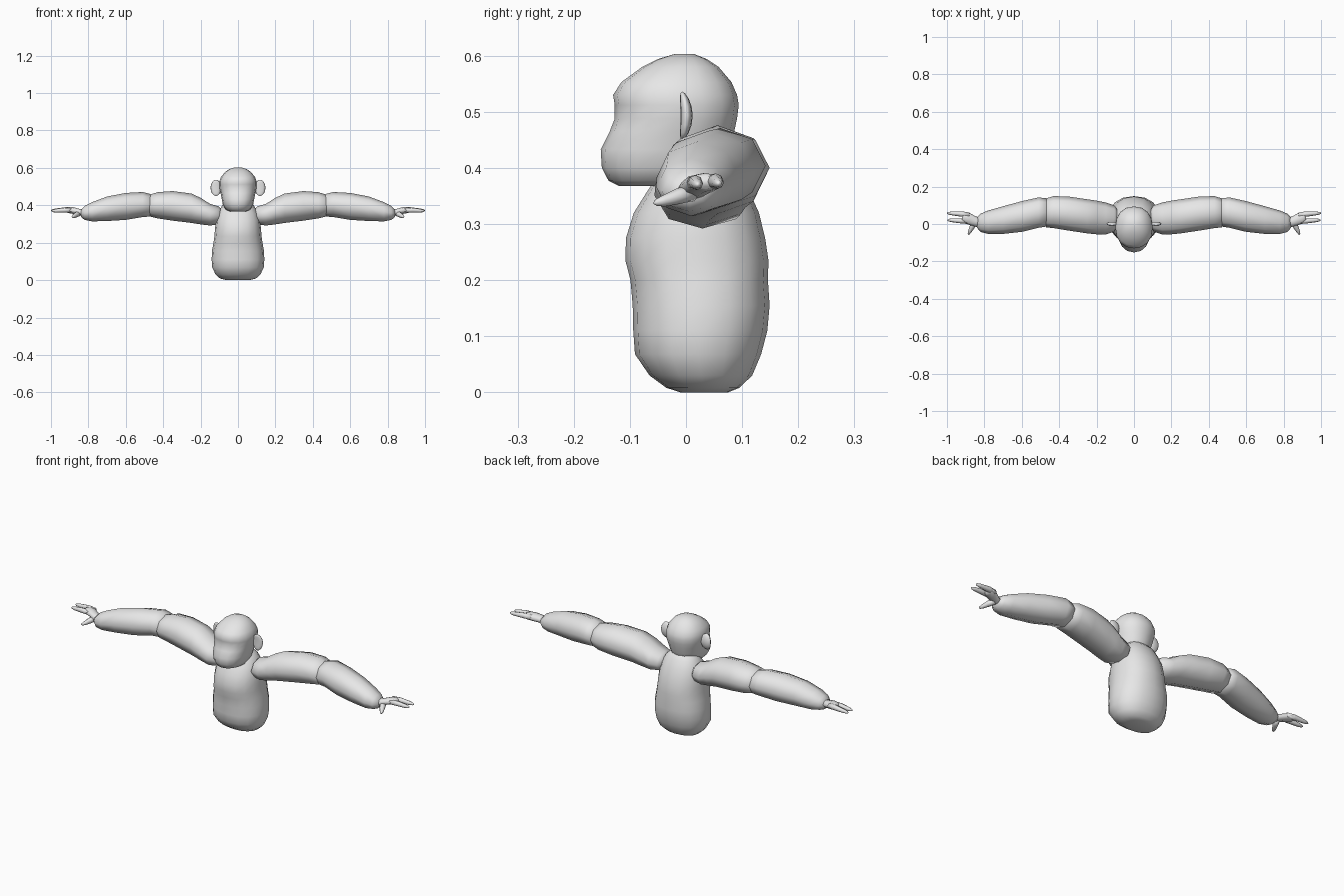
import bpy, bmesh, math
from mathutils import Vector

fur = bpy.data.materials.new("grey")
fur.diffuse_color = (0.8, 0.8, 0.8, 1)


def finish(name, bm):
    bmesh.ops.recalc_face_normals(bm, faces=bm.faces)
    me = bpy.data.meshes.new(name)
    bm.to_mesh(me)
    bm.free()
    me.materials.append(fur)
    me.polygons.foreach_set("use_smooth", [True] * len(me.polygons))
    ob = bpy.data.objects.new(name, me)
    bpy.context.collection.objects.link(ob)
    return ob


def skin(name, rings):
    """Bridge equal-sized rings of points and cap both ends."""
    bm = bmesh.new()
    loops = [[bm.verts.new(p) for p in r] for r in rings]
    n = len(loops[0])
    for a, b in zip(loops, loops[1:]):
        for i in range(n):
            j = (i + 1) % n
            bm.faces.new((a[i], a[j], b[j], b[i]))
    bm.faces.new(loops[0])
    bm.faces.new(loops[-1])
    return finish(name, bm)


def upright(name, sections, n=16, power=0.9):
    """Sections are (z, half width, front y, back y)."""
    def sp(v):
        return math.copysign(abs(v) ** power, v)
    rings = []
    for z, w, f, b in sections:
        angs = [2 * math.pi * i / n for i in range(n)]
        rings.append([(w * sp(math.cos(a)), (f + b) / 2 + (b - f) / 2 * sp(math.sin(a)), z)
                      for a in angs])
    return skin(name, rings)


def sideways(name, s, sections, n=8):
    """Sections are (x, low y, high y, low z, high z); s is the side."""
    rings = []
    for x, y0, y1, z0, z1 in sections:
        angs = [2 * math.pi * i / n for i in range(n)]
        rings.append([(s * x, (y0 + y1) / 2 + (y1 - y0) / 2 * math.cos(a),
                       (z0 + z1) / 2 + (z1 - z0) / 2 * math.sin(a)) for a in angs])
    return skin(name, rings)


def digit(name, s, points, n=8):
    """Tapered tube through (x, y, z, radius) points."""
    rings = []
    d = (Vector(points[-1][:3]) - Vector(points[0][:3])).normalized()
    u = d.cross(Vector((0, 0, 1))).normalized()
    v = d.cross(u)
    for x, y, z, r in points:
        ring = []
        for i in range(n):
            a = 2 * math.pi * i / n
            p = Vector((x, y, z)) + r * (u * math.cos(a) + v * math.sin(a))
            ring.append((s * p.x, p.y, p.z))
        rings.append(ring)
    return skin(name, rings)


# Torso
upright("torso", [
    (0.0, 0.06, -0.01, 0.075), (0.008, 0.095, -0.035, 0.095), (0.03, 0.12, -0.065, 0.118),
    (0.068, 0.138, -0.091, 0.134), (0.11, 0.141, -0.094, 0.145), (0.155, 0.139, -0.095, 0.149),
    (0.20, 0.131, -0.099, 0.146), (0.235, 0.126, -0.108, 0.147), (0.275, 0.123, -0.107, 0.141),
    (0.32, 0.118, -0.093, 0.13), (0.36, 0.106, -0.068, 0.112), (0.40, 0.085, -0.04, 0.09),
    (0.43, 0.05, -0.02, 0.06)])

# Head with muzzle, eye hollow and brow
upright("head", [
    (0.368, 0.045, -0.12, 0.02), (0.377, 0.066, -0.138, 0.045), (0.40, 0.08, -0.15, 0.066),
    (0.433, 0.087, -0.152, 0.078), (0.465, 0.093, -0.136, 0.086), (0.488, 0.098, -0.127, 0.091),
    (0.512, 0.1, -0.127, 0.094), (0.53, 0.099, -0.13, 0.091), (0.553, 0.09, -0.115, 0.081),
    (0.58, 0.067, -0.078, 0.058), (0.594, 0.045, -0.05, 0.037), (0.603, 0.018, -0.02, 0.014)])

for side, s in (("right", 1), ("left", -1)):
    # Ear: flattened oval standing out from the head
    bm = bmesh.new()
    bmesh.ops.create_uvsphere(bm, u_segments=12, v_segments=8, radius=1)
    for v in bm.verts:
        x, y, z = v.co
        v.co = (s * (0.118 + 0.029 * x), 0.001 + 0.011 * y - 0.008 * z * z, 0.493 + 0.043 * z)
    finish(side + "_ear", bm)

    # Upper arm
    sideways(side + "_upper_arm", s, [
        (0.085, 0.0, 0.07, 0.32, 0.375), (0.105, -0.04, 0.10, 0.298, 0.395),
        (0.15, -0.056, 0.115, 0.292, 0.408), (0.20, -0.055, 0.125, 0.298, 0.44),
        (0.25, -0.05, 0.132, 0.306, 0.463), (0.35, -0.035, 0.147, 0.318, 0.476),
        (0.43, -0.022, 0.149, 0.33, 0.47), (0.47, -0.018, 0.137, 0.34, 0.458),
        (0.49, 0.02, 0.1, 0.37, 0.43)])

    # Forearm
    sideways(side + "_forearm", s, [
        (0.45, 0.02, 0.1, 0.37, 0.43), (0.47, -0.014, 0.138, 0.34, 0.461),
        (0.51, -0.02, 0.142, 0.337, 0.471), (0.60, -0.042, 0.122, 0.322, 0.466),
        (0.70, -0.053, 0.095, 0.316, 0.447), (0.78, -0.053, 0.072, 0.314, 0.417),
        (0.82, -0.043, 0.055, 0.322, 0.396), (0.84, -0.02, 0.035, 0.338, 0.375)])

    # Palm
    sideways(side + "_palm", s, [
        (0.81, -0.015, 0.03, 0.338, 0.376), (0.845, -0.015, 0.04, 0.345, 0.38),
        (0.88, -0.005, 0.06, 0.354, 0.39), (0.905, 0.003, 0.066, 0.358, 0.391),
        (0.92, 0.01, 0.062, 0.363, 0.386)])

    # Fingers and thumb
    digit(side + "_index_finger", s, [
        (0.89, 0.013, 0.374, 0.012), (0.93, 0.017, 0.374, 0.013),
        (0.975, 0.02, 0.371, 0.01), (0.993, 0.021, 0.37, 0.006), (0.998, 0.021, 0.37, 0.002)])
    digit(side + "_outer_finger", s, [
        (0.88, 0.047, 0.375, 0.014), (0.92, 0.053, 0.376, 0.014),
        (0.975, 0.057, 0.373, 0.01), (0.995, 0.058, 0.372, 0.006), (1.0, 0.058, 0.372, 0.002)])
    digit(side + "_thumb", s, [
        (0.85, 0.012, 0.357, 0.016), (0.865, -0.015, 0.349, 0.014),
        (0.878, -0.04, 0.341, 0.01), (0.884, -0.053, 0.338, 0.006), (0.886, -0.057, 0.337, 0.002)])
